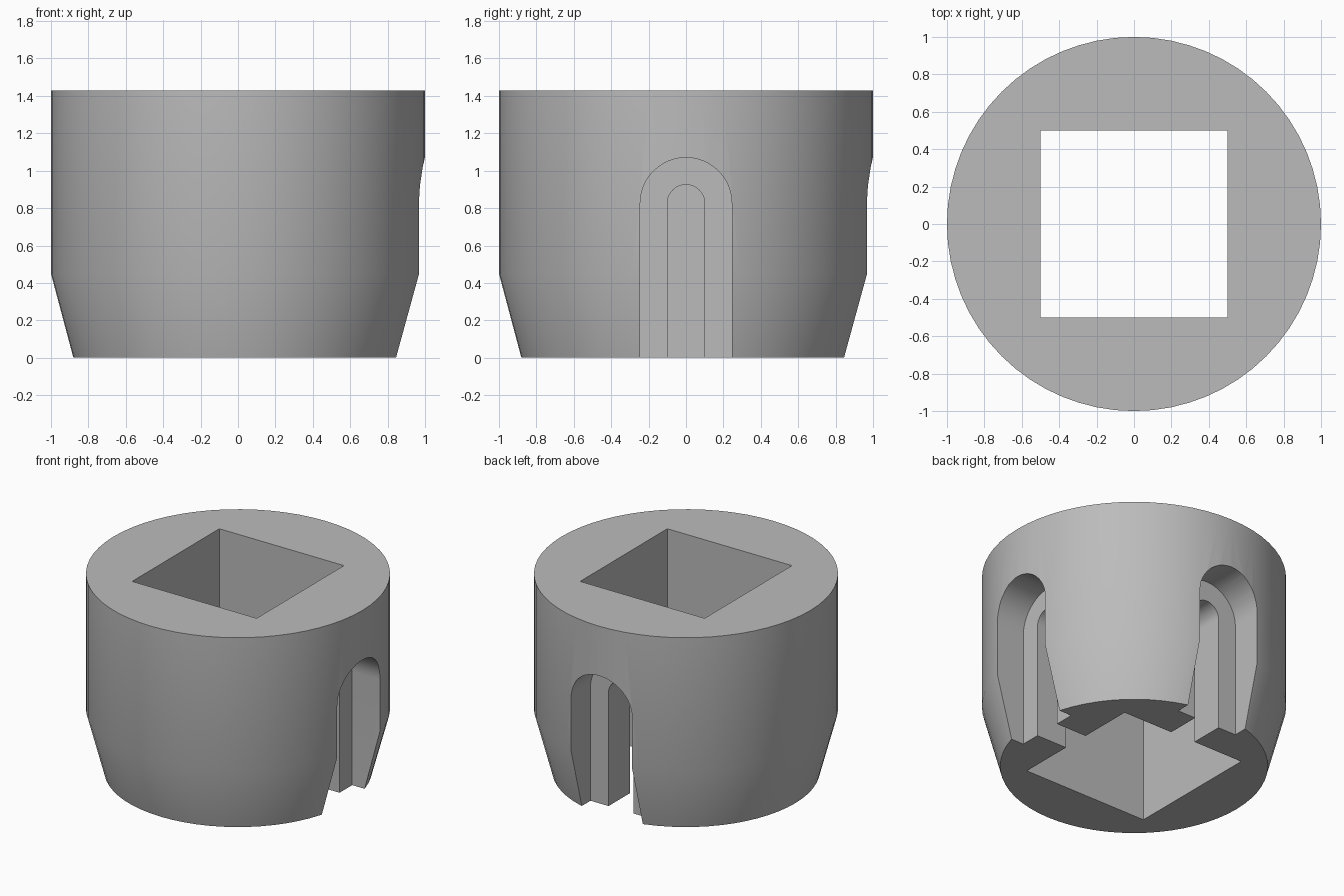
import bpy, bmesh, math

if "Cube" in bpy.data.objects:
    bpy.data.objects.remove(bpy.data.objects["Cube"], do_unlink=True)

SEGMENTS = 64
HEIGHT = 1.43

grey = bpy.data.materials.new("plain grey")
grey.use_nodes = True
color = (0.5, 0.5, 0.5, 1)
grey.diffuse_color = color
grey.node_tree.nodes["Principled BSDF"].inputs["Base Color"].default_value = color


def make_object(name, bm):
    bmesh.ops.recalc_face_normals(bm, faces=bm.faces)
    mesh = bpy.data.meshes.new(name)
    bm.to_mesh(mesh)
    bm.free()
    mesh.materials.append(grey)
    obj = bpy.data.objects.new(name, mesh)
    bpy.context.collection.objects.link(obj)
    return obj


def lathe(name, profile):
    """Closed round solid from (radius, height) pairs."""
    bm = bmesh.new()
    rings = []
    for r, z in profile:
        angles = [math.tau * i / SEGMENTS for i in range(SEGMENTS)]
        rings.append([bm.verts.new((r * math.cos(a), r * math.sin(a), z)) for a in angles])
    for low, high in zip(rings, rings[1:]):
        for i in range(SEGMENTS):
            j = (i + 1) % SEGMENTS
            bm.faces.new((low[i], low[j], high[j], high[i]))
    bm.faces.new(rings[0])
    bm.faces.new(rings[-1])
    return make_object(name, bm)


def arch_cutter(name, half_width, spring, start, end, turn):
    """Round-topped slot running outward from start to end."""
    outline = [(half_width, -0.2)]
    for i in range(25):
        a = math.pi * i / 24
        outline.append((half_width * math.cos(a), spring + half_width * math.sin(a)))
    outline.append((-half_width, -0.2))
    bm = bmesh.new()
    face = bm.faces.new([bm.verts.new((start, y, z)) for y, z in outline])
    out = bmesh.ops.extrude_face_region(bm, geom=[face])
    moved = [v for v in out["geom"] if isinstance(v, bmesh.types.BMVert)]
    bmesh.ops.translate(bm, verts=moved, vec=(end - start, 0, 0))
    obj = make_object(name, bm)
    obj.rotation_euler.z = turn
    return obj


def square_cutter(name, side):
    bm = bmesh.new()
    bmesh.ops.create_cube(bm, size=1)
    bmesh.ops.scale(bm, verts=bm.verts, vec=(side, side, 4))
    return make_object(name, bm)


# Round body with a tapered foot
body = lathe("socket_body", [(0.88, 0), (1, 0.45), (1, HEIGHT)])

# Square bore, then a stepped arched slot on the left and back sides
cutters = [square_cutter("square_bore_cutter", 1.0)]
for side, turn in (("left", 0), ("back", math.pi / 2)):
    cutters.append(arch_cutter(side + "_wide_slot_cutter", 0.245, 0.825, 0.745, 1.3, turn))
    cutters.append(arch_cutter(side + "_narrow_slot_cutter", 0.1, 0.825, 0.3, 1.2, turn))

bpy.context.view_layer.objects.active = body
body.select_set(True)
for cutter in cutters:
    cutter.hide_render = True
    mod = body.modifiers.new(cutter.name, "BOOLEAN")
    mod.operation = "DIFFERENCE"
    mod.solver = "EXACT"
    mod.object = cutter
    bpy.ops.object.modifier_apply(modifier=mod.name)
for cutter in cutters:
    bpy.data.objects.remove(cutter, do_unlink=True)

bpy.ops.object.shade_smooth_by_angle(angle=math.radians(30))
